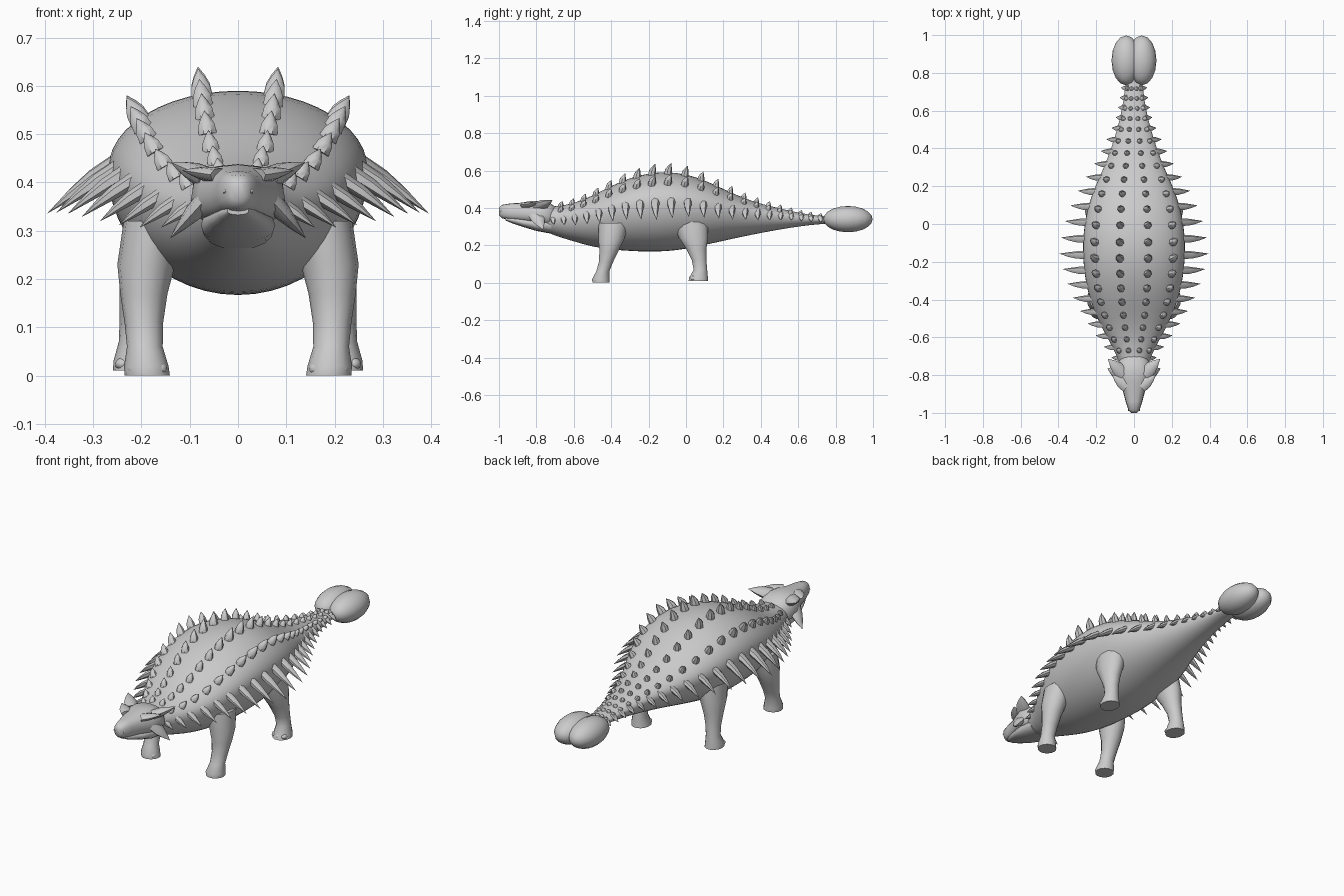
import bpy, bmesh
from math import sin, cos, pi, radians
from mathutils import Vector

cube = bpy.data.objects.get("Cube")
if cube:
    bpy.data.objects.remove(cube)

grey = bpy.data.materials.new("stone grey")
grey.use_nodes = True
tone = (0.6, 0.6, 0.6, 1)
grey.diffuse_color = tone
grey.node_tree.nodes["Principled BSDF"].inputs["Base Color"].default_value = tone


def finish(name, bm, angle=45, levels=0):
    bmesh.ops.recalc_face_normals(bm, faces=bm.faces)
    mesh = bpy.data.meshes.new(name)
    bm.to_mesh(mesh)
    bm.free()
    mesh.materials.append(grey)
    obj = bpy.data.objects.new(name, mesh)
    bpy.context.collection.objects.link(obj)
    if levels:
        obj.modifiers.new("soften", 'SUBSURF').levels = levels
        obj.modifiers["soften"].render_levels = levels
    bpy.ops.object.select_all(action='DESELECT')
    obj.select_set(True)
    bpy.context.view_layer.objects.active = obj
    bpy.ops.object.shade_smooth_by_angle(angle=radians(angle))
    return obj


def loft(bm, rings):
    loops = [[bm.verts.new(p) for p in ring] for ring in rings]
    n = len(loops[0])
    for a, b in zip(loops, loops[1:]):
        for i in range(n):
            j = (i + 1) % n
            bm.faces.new((a[i], a[j], b[j], b[i]))
    bm.faces.new(loops[0])
    bm.faces.new(loops[-1])


def section(row, angle, power=1.0):
    """Point on a cross-section: y, half width, bottom, widest height, top."""
    y, w, low, mid, top = row
    c, s = cos(angle), sin(angle)
    c = abs(c) ** power * (1 if c > 0 else -1)
    s = abs(s) ** power * (1 if s > 0 else -1)
    return Vector((w * c, y, mid + s * ((top - mid) if s > 0 else (mid - low))))


def rings_of(rows, n, power=1.0):
    return [[section(r, 2 * pi * i / n, power) for i in range(n)] for r in rows]


# Trunk profile: y, half width, bottom, widest height, top
TRUNK = [
    (-.82, .06, .30, .35, .41), (-.7, .085, .25, .335, .405),
    (-.6, .145, .22, .345, .425), (-.5, .197, .19, .365, .465),
    (-.4, .236, .175, .39, .52), (-.3, .26, .167, .41, .562),
    (-.2, .272, .163, .422, .588), (-.1, .274, .165, .428, .595),
    (0, .265, .178, .425, .583), (.1, .245, .2, .41, .55),
    (.2, .208, .222, .395, .502), (.3, .16, .245, .378, .456),
    (.4, .122, .265, .365, .422), (.5, .09, .284, .355, .398),
    (.6, .065, .3, .346, .375), (.7, .049, .313, .338, .357),
    (.82, .04, .318, .334, .35)]


def trunk_row(y):
    for a, b in zip(TRUNK, TRUNK[1:]):
        if y <= b[0]:
            t = (y - a[0]) / (b[0] - a[0])
            return tuple(p + (q - p) * t for p, q in zip(a, b))
    return TRUNK[-1]


bm = bmesh.new()
loft(bm, rings_of(TRUNK, 24))
finish("body_and_tail", bm, 60, 1)


# Spikes: tapered, slightly bent cones
def spike(bm, base, direction, length, radius, bend=Vector(), n=7, flat=1.0):
    d = direction.normalized()
    u = Vector((0, 1, 0))
    u = (u - d * u.dot(d)).normalized()
    v = d.cross(u)
    rings = []
    for t, r in ((-.2, 1), (.3, .88), (.65, .52), (1, .02)):
        c = base + d * length * t + bend * max(t, 0) ** 2
        rings.append([c + radius * r * (u * cos(2 * pi * i / n) + v * flat * sin(2 * pi * i / n))
                      for i in range(n)])
    loft(bm, rings)


def spaced(start, end, step, shrink):
    """Positions that crowd together toward the neck and tail tip."""
    y = start
    while y < end:
        yield y
        y += step * (1 - shrink * min(1, abs(y + .1) / .7))


# Large spikes along both flanks
bm = bmesh.new()
for y in spaced(-.71, .74, .089, .42):
    row = trunk_row(y)
    size = max(.25, 1 - abs(y + .15) / (.95 if y > -.15 else .88))
    for side in (-1, 1):
        p = section(row, 0)
        base = Vector((side * (p.x - .012), y, p.z + .01))
        spike(bm, base, Vector((side, -.03, -.62)), .16 * size, .013 + .011 * size,
              Vector((0, .012 * size, -.015 * size)), flat=.8)
finish("flank_spikes", bm)

# Two rows of smaller spikes on each side of the back
for name, angle, height in (("inner_back_spikes", 74, .055), ("outer_back_spikes", 41, .052)):
    bm = bmesh.new()
    for y in spaced(-.67, .72, .09, .42):
        row = trunk_row(y)
        size = max(.3, 1 - abs(y + .15) / 1.1)
        for side in (-1, 1):
            a = radians(angle)
            p = section(row, a)
            p.x *= side
            out = Vector((side * cos(a) * .6, .12, sin(a) + .15))
            spike(bm, p, out, height * size, .008 + .015 * size,
                  Vector((0, .012 * size, 0)))
    finish(name, bm)

# Tail club: two merged lobes
for side, name in ((-1, "right_club_lobe"), (1, "left_club_lobe")):
    bm = bmesh.new()
    bmesh.ops.create_uvsphere(bm, u_segments=16, v_segments=10, radius=1)
    for v in bm.verts:
        v.co = Vector((side * .042 + v.co.x * .077, .866 + v.co.y * .132, .34 + v.co.z * .07))
    finish(name, bm, 60)

# Legs: height, x, y, half width, half depth
LEGS = {
    "front": [(0, .188, -.455, .047, .047), (.02, .19, -.455, .046, .048),
              (.06, .193, -.445, .037, .036), (.11, .195, -.428, .04, .039),
              (.17, .195, -.412, .049, .052), (.23, .19, -.4, .06, .07),
              (.32, .175, -.385, .062, .085)],
    "hind": [(.01, .213, .066, .046, .054), (.03, .214, .068, .044, .05),
             (.07, .212, .077, .035, .037), (.12, .208, .07, .037, .04),
             (.18, .2, .055, .046, .055), (.24, .19, .04, .056, .08),
             (.33, .17, .02, .062, .1)]}
for pair, rows in LEGS.items():
    for side, word in ((-1, "right"), (1, "left")):
        bm = bmesh.new()
        loft(bm, [[Vector((side * (x + rx * cos(2 * pi * i / 14)), y + ry * sin(2 * pi * i / 14), z))
                   for i in range(14)] for z, x, y, rx, ry in rows])
        finish(f"{pair}_{word}_leg", bm, 50)
        # Blunt toes
        bm = bmesh.new()
        z, x, y, rx, ry = rows[0]
        for k in (-1, 0, 1):
            base = Vector((side * x + k * .026, y - ry + .022 + abs(k) * .008, z + .014))
            bmesh.ops.create_icosphere(bm, subdivisions=2, radius=.016)
            for v in bm.verts[-42:]:
                v.co = Vector((v.co.x, v.co.y * 1.2, v.co.z * .85)) + base
        finish(f"{pair}_{word}_toes", bm)

# Head: upper skull with beak, and lower jaw
SKULL = [(-1, .014, .362, .385, .402), (-.985, .03, .345, .382, .416),
         (-.94, .044, .335, .375, .424), (-.88, .06, .325, .37, .428),
         (-.83, .083, .318, .365, .437), (-.78, .098, .31, .362, .438),
         (-.73, .085, .3, .355, .428), (-.69, .05, .3, .35, .4)]
JAW = [(-.965, .022, .333, .341, .352), (-.93, .04, .318, .335, .35),
       (-.87, .062, .298, .322, .345), (-.8, .077, .277, .312, .345),
       (-.72, .075, .262, .31, .34)]
bm = bmesh.new()
loft(bm, rings_of(SKULL, 16, .8))
finish("skull", bm, 50)
bm = bmesh.new()
loft(bm, rings_of(JAW, 16, .85))
finish("lower_jaw", bm, 50)

# Horns, brows and nostrils in mirrored pairs
PAIRS = {
    "rear_horn": ((.07, -.78, .412), (.138, -.715, .441), .04, .6),
    "cheek_horn": ((.072, -.8, .36), (.14, -.765, .285), .042, .5),
    "brow": ((.05, -.85, .415), (.115, -.8, .425), .034, .5),
    "nostril_rim": ((.018, -.965, .392), (.03, -.992, .378), .014, .8)}
for name, (base, tip, radius, flat) in PAIRS.items():
    for side, word in ((-1, "right"), (1, "left")):
        a, b = (Vector((side * p[0], p[1], p[2])) for p in (base, tip))
        bm = bmesh.new()
        spike(bm, a, b - a, (b - a).length, radius, flat=flat, n=8)
        finish(f"{word}_{name}", bm)
